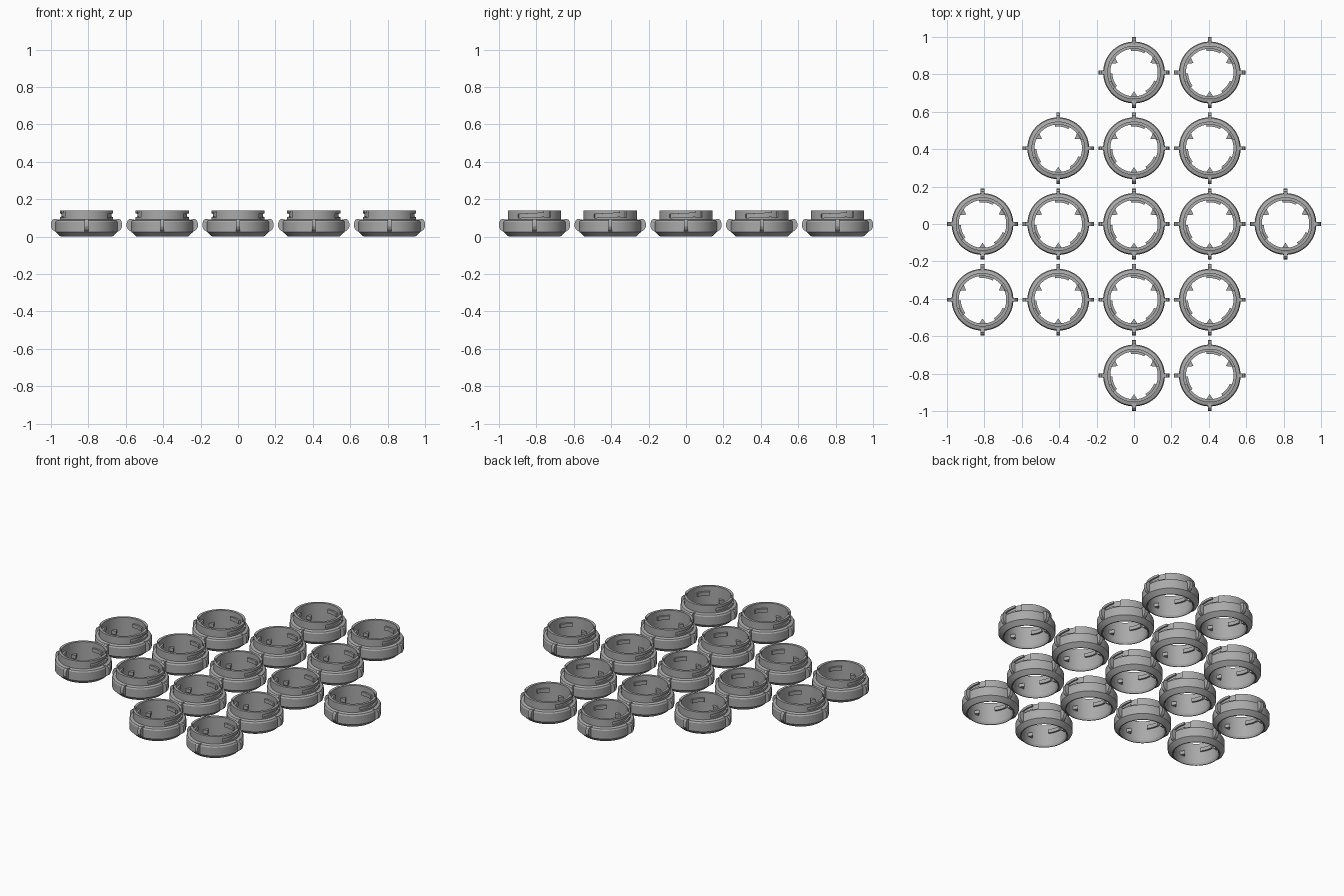
import bpy, bmesh, math
from math import cos, sin, radians, pi

if "Cube" in bpy.data.objects:
    bpy.data.objects.remove(bpy.data.objects["Cube"])

grey = bpy.data.materials.new("plain grey")
grey.diffuse_color = (0.40, 0.40, 0.40, 1)
grey.use_nodes = True
grey.node_tree.nodes["Principled BSDF"].inputs["Base Color"].default_value = grey.diffuse_color


def make(name, bm):
    bmesh.ops.recalc_face_normals(bm, faces=bm.faces)
    me = bpy.data.meshes.new(name)
    bm.to_mesh(me)
    bm.free()
    me.materials.append(grey)
    ob = bpy.data.objects.new(name, me)
    bpy.context.collection.objects.link(ob)
    return ob


def sweep(bm, profile, a0, a1, n, slope=0.0):
    """Sweep a closed (radius, z) profile round z; a full turn is left open-ended."""
    full = abs(a1 - a0) >= 360
    rows = []
    for i in range(n if full else n + 1):
        t = i / n
        a = radians(a0 + (a1 - a0) * t)
        rows.append([bm.verts.new((r * cos(a), r * sin(a), z + slope * t))
                     for r, z in profile])
    k = len(profile)
    for i in range(n):
        p, q = rows[i], rows[(i + 1) % len(rows)]
        for j in range(k):
            bm.faces.new((p[j], q[j], q[(j + 1) % k], p[(j + 1) % k]))
    if not full:
        bm.faces.new(rows[0])
        bm.faces.new(rows[-1])


def prism(bm, points, offset):
    """Extrude a flat outline along the offset vector."""
    a = [bm.verts.new(p) for p in points]
    b = [bm.verts.new([c + d for c, d in zip(p, offset)]) for p in points]
    bm.faces.new(a)
    bm.faces.new(b)
    for i in range(len(a)):
        j = (i + 1) % len(a)
        bm.faces.new((a[i], a[j], b[j], b[i]))


def box(r0, r1, z0, z1):
    return [(r0, z0), (r1, z0), (r1, z1), (r0, z1)]


# Ring body: chamfered foot, wide band, rounded shoulder and narrow neck
bm = bmesh.new()
sweep(bm, [(0.133, 0), (0.138, 0), (0.165, 0.025), (0.165, 0.078), (0.160, 0.087),
           (0.143, 0.092), (0.143, 0.14), (0.127, 0.14), (0.127, 0.012)], 0, 360, 72)
ring = make("ring_body", bm)

# Twist-lock grooves cut into opposite sides of the neck
cutters = []
for turn in (0, 180):
    for name, a0, a1, z0, z1, slope in (
            ("groove_cutter", -38, 33, 0.100, 0.120, 0.008),
            ("entry_cutter", 21, 37, 0.101, 0.160, 0.0)):
        bm = bmesh.new()
        sweep(bm, box(0.133, 0.160, z0, z1), a0 + turn, a1 + turn, 18, slope)
        cut = make(name, bm)
        cut.hide_render = True
        cutters.append(cut)
        mod = ring.modifiers.new(name, 'BOOLEAN')
        mod.operation = 'DIFFERENCE'
        mod.solver = 'EXACT'
        mod.object = cut
deps = bpy.context.evaluated_depsgraph_get()
ring_mesh = bpy.data.meshes.new_from_object(ring.evaluated_get(deps))
ring.modifiers.clear()
ring.data = ring_mesh
for cut in cutters:
    bpy.data.objects.remove(cut)

# Four rounded grip fins on the band
bm = bmesh.new()
outline = [(0.150, 0.022), (0.170, 0.028), (0.182, 0.037), (0.190, 0.053),
           (0.190, 0.073), (0.184, 0.088), (0.174, 0.095), (0.150, 0.091)]
for k in range(4):
    c, s = cos(k * pi / 2), sin(k * pi / 2)
    w = 0.010
    prism(bm, [(r * c + w * s, r * s - w * c, z) for r, z in outline],
          (-2 * w * s, 2 * w * c, 0))
fins = make("grip_fins", bm)

# Three curved lugs inside the neck
bm = bmesh.new()
for mid in (80, 200, 320):
    sweep(bm, box(0.116, 0.130, 0.085, 0.108), mid - 18, mid + 18, 12)
lugs = make("inner_lugs", bm)

# Three pointed stops on the inner wall
bm = bmesh.new()
for deg in (30, 150, 270):
    a = radians(deg)
    pts = [(0.100, 0), (0.130, 0.020), (0.130, -0.020)]
    prism(bm, [(r * cos(a) - t * sin(a), r * sin(a) + t * cos(a), 0.045)
               for r, t in pts], (0, 0, 0.022))
stops = make("pointed_stops", bm)

# Smooth shading with sharp edges
for ob in (ring, fins, lugs, stops):
    bpy.ops.object.select_all(action='DESELECT')
    ob.select_set(True)
    bpy.context.view_layer.objects.active = ob
    bpy.ops.object.shade_smooth_by_angle(angle=radians(25))

# Lay the rings out on a square grid: row -> columns
step = 0.405
layout = {2: (0, 1), 1: (-1, 0, 1), 0: (-2, -1, 0, 1, 2),
          -1: (-2, -1, 0, 1), -2: (0, 1)}
for row, cols in layout.items():
    for col in cols:
        if (row, col) == (0, 0):
            continue  # the first ring already stands here
        for ob in (ring, fins, lugs, stops):
            dup = ob.copy()
            dup.location = (col * step, row * step, 0)
            bpy.context.collection.objects.link(dup)
